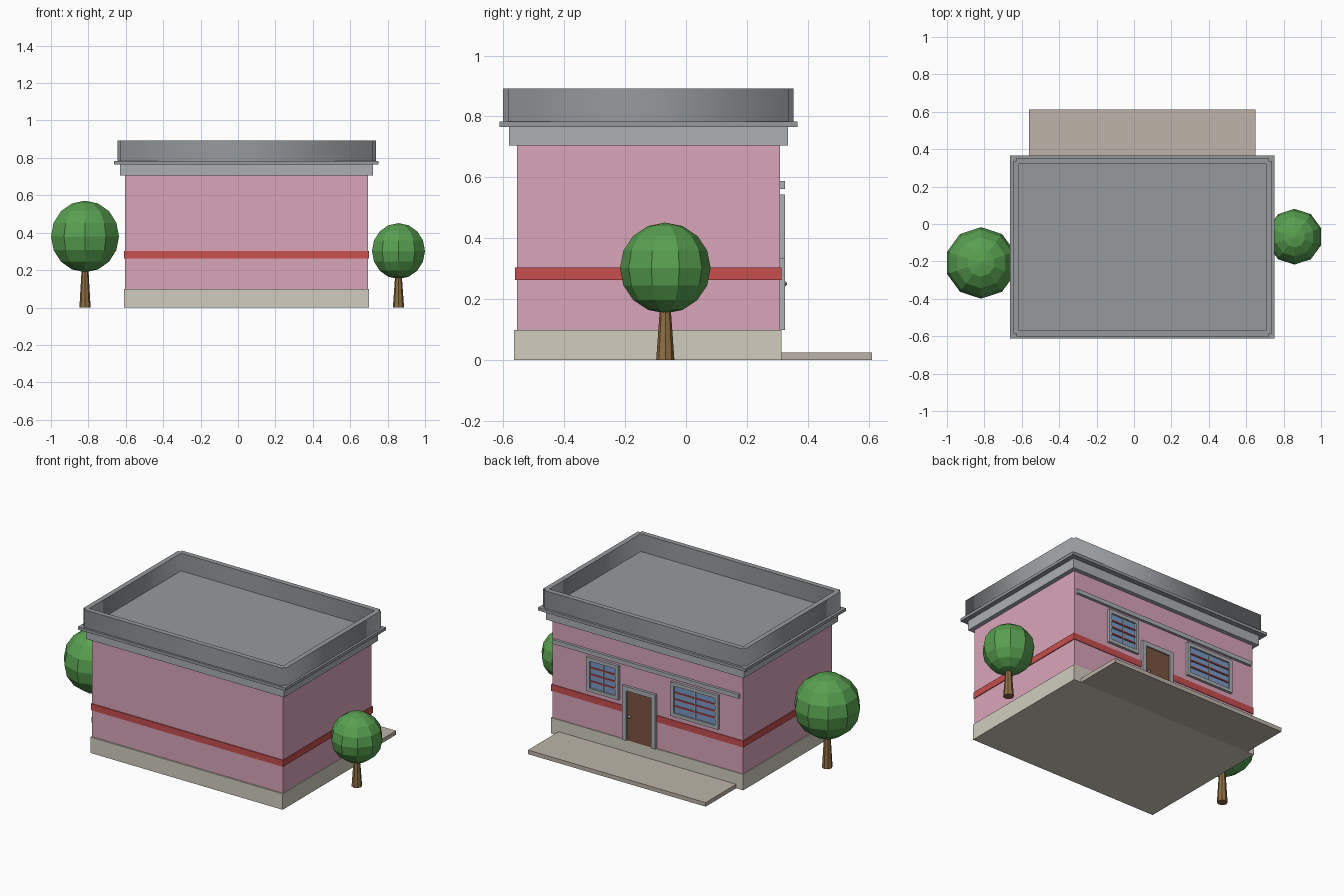
import bpy

if "Cube" in bpy.data.objects:
    bpy.data.objects.remove(bpy.data.objects["Cube"])


def srgb(r, g, b):
    """Screen colour (0-255) to the linear value a material expects."""
    lin = lambda c: c / 12.92 if c <= 0.04045 else ((c + 0.055) / 1.055) ** 2.4
    return (lin(r / 255), lin(g / 255), lin(b / 255), 1)


def material(name, *rgb):
    m = bpy.data.materials.new(name)
    m.diffuse_color = srgb(*rgb)
    m.use_nodes = True
    m.node_tree.nodes["Principled BSDF"].inputs["Base Color"].default_value = m.diffuse_color
    return m


PINK = material("pink", 218, 165, 186)
RED = material("red", 200, 78, 78)
STONE = material("stone", 209, 205, 190)
PAVING = material("paving", 190, 180, 167)
GREY = material("roof_grey", 150, 154, 157)
TRIM = material("trim_grey", 172, 176, 179)
WOOD = material("door_wood", 122, 84, 62)
GLASS = material("glass", 120, 155, 200)
BARK = material("bark", 142, 110, 66)
LEAF = material("leaf", 88, 160, 80)


def finish(obj, name, mat):
    obj.name = name
    obj.data.materials.append(mat)
    return obj


def box(name, mat, x0, x1, y0, y1, z0, z1):
    bpy.ops.mesh.primitive_cube_add(
        size=1, location=((x0 + x1) / 2, (y0 + y1) / 2, (z0 + z1) / 2))
    obj = bpy.context.object
    obj.scale = (x1 - x0, y1 - y0, z1 - z0)
    bpy.ops.object.transform_apply(location=False, rotation=False, scale=True)
    return finish(obj, name, mat)


# Building body, stacked from the ground up
box("base", STONE, -0.61, 0.70, -0.565, 0.314, 0, 0.098)
box("walls", PINK, -0.605, 0.695, -0.556, 0.309, 0.098, 0.705)
box("red_band", RED, -0.61, 0.70, -0.562, 0.313, 0.263, 0.303)
box("cornice", TRIM, -0.63, 0.722, -0.582, 0.335, 0.705, 0.765)
box("roof_ledge", GREY, -0.662, 0.752, -0.613, 0.367, 0.765, 0.783)
box("pavement", PAVING, -0.562, 0.65, 0.314, 0.611, 0, 0.025)


# Parapet: hollow outline with notched corners, extruded up
def add_outline(curve, points):
    s = curve.splines.new("POLY")
    s.points.add(len(points) - 1)
    for p, (x, y) in zip(s.points, points):
        p.co = (x, y, 0, 1)
    s.use_cyclic_u = True


PX0, PX1, PY0, PY1, N, T = -0.645, 0.738, -0.601, 0.353, 0.016, 0.031
curve = bpy.data.curves.new("parapet", "CURVE")
curve.dimensions = "2D"
curve.fill_mode = "BOTH"
curve.extrude = 0.0545
outer = []
for x, y, sx, sy in ((PX0, PY0, 1, 1), (PX1, PY0, -1, 1), (PX1, PY1, -1, -1), (PX0, PY1, 1, -1)):
    corner = [(x, y + N * sy), (x + N * sx, y + N * sy), (x + N * sx, y)]
    outer += corner if sx == sy else corner[::-1]
add_outline(curve, outer)
add_outline(curve, [(PX0 + T, PY0 + T), (PX1 - T, PY0 + T), (PX1 - T, PY1 - T), (PX0 + T, PY1 - T)])
parapet = bpy.data.objects.new("parapet", curve)
parapet.location.z = 0.783 + 0.0545
bpy.context.collection.objects.link(parapet)
bpy.context.view_layer.objects.active = parapet
bpy.ops.object.select_all(action="DESELECT")
parapet.select_set(True)
bpy.ops.object.convert(target="MESH")
finish(bpy.context.object, "parapet", GREY)

# Entrance wall (+y)
Y0, Y1 = 0.305, 0.325


def frame(name, x0, x1, z0, z1, t, sill=True):
    box(name + "_frame_side_a", TRIM, x0, x0 + t, Y0, Y1, z0, z1)
    box(name + "_frame_side_b", TRIM, x1 - t, x1, Y0, Y1, z0, z1)
    box(name + "_frame_top", TRIM, x0 + t, x1 - t, Y0, Y1, z1 - t, z1)
    if sill:
        box(name + "_frame_bottom", TRIM, x0 + t, x1 - t, Y0, Y1, z0, z0 + t)


def window(name, x0, x1, z0, z1):
    t = 0.021
    frame(name, x0, x1, z0, z1, t)
    box(name + "_glass", GLASS, x0 + t, x1 - t, Y0, 0.314, z0 + t, z1 - t)
    xm = (x0 + x1) / 2
    box(name + "_mullion", TRIM, xm - 0.004, xm + 0.004, Y0, 0.318, z0 + t, z1 - t)
    for i in range(1, 4):
        z = z0 + t + (z1 - z0 - 2 * t) * i / 4
        box(f"{name}_bar_{i}", RED, x0 + t, x1 - t, Y0, 0.320, z - 0.004, z + 0.004)


window("small_window", 0.235, 0.453, 0.333, 0.543)
window("large_window", -0.445, -0.12, 0.333, 0.543)
box("long_lintel", TRIM, -0.585, 0.682, Y0, Y1, 0.562, 0.588)

# Door with frame and knob
frame("door", -0.017, 0.208, 0.098, 0.433, 0.027, sill=False)
box("door", WOOD, 0.01, 0.181, Y0, 0.316, 0.098, 0.406)
bpy.ops.mesh.primitive_uv_sphere_add(segments=10, ring_count=8, radius=0.008, location=(0.16, 0.324, 0.25))
finish(bpy.context.object, "door_knob", TRIM)


# Low-poly trees
def tree(name, x, y, centre, r):
    height = centre - r * 0.9
    bpy.ops.mesh.primitive_cone_add(vertices=8, radius1=0.03, radius2=0.018,
                                    depth=height, location=(x, y, height / 2))
    finish(bpy.context.object, name + "_trunk", BARK)
    bpy.ops.mesh.primitive_uv_sphere_add(segments=10, ring_count=8, radius=r, location=(x, y, centre))
    finish(bpy.context.object, name + "_canopy", LEAF)


tree("left_tree", -0.818, -0.208, 0.38, 0.191)
tree("right_tree", 0.858, -0.068, 0.302, 0.149)
